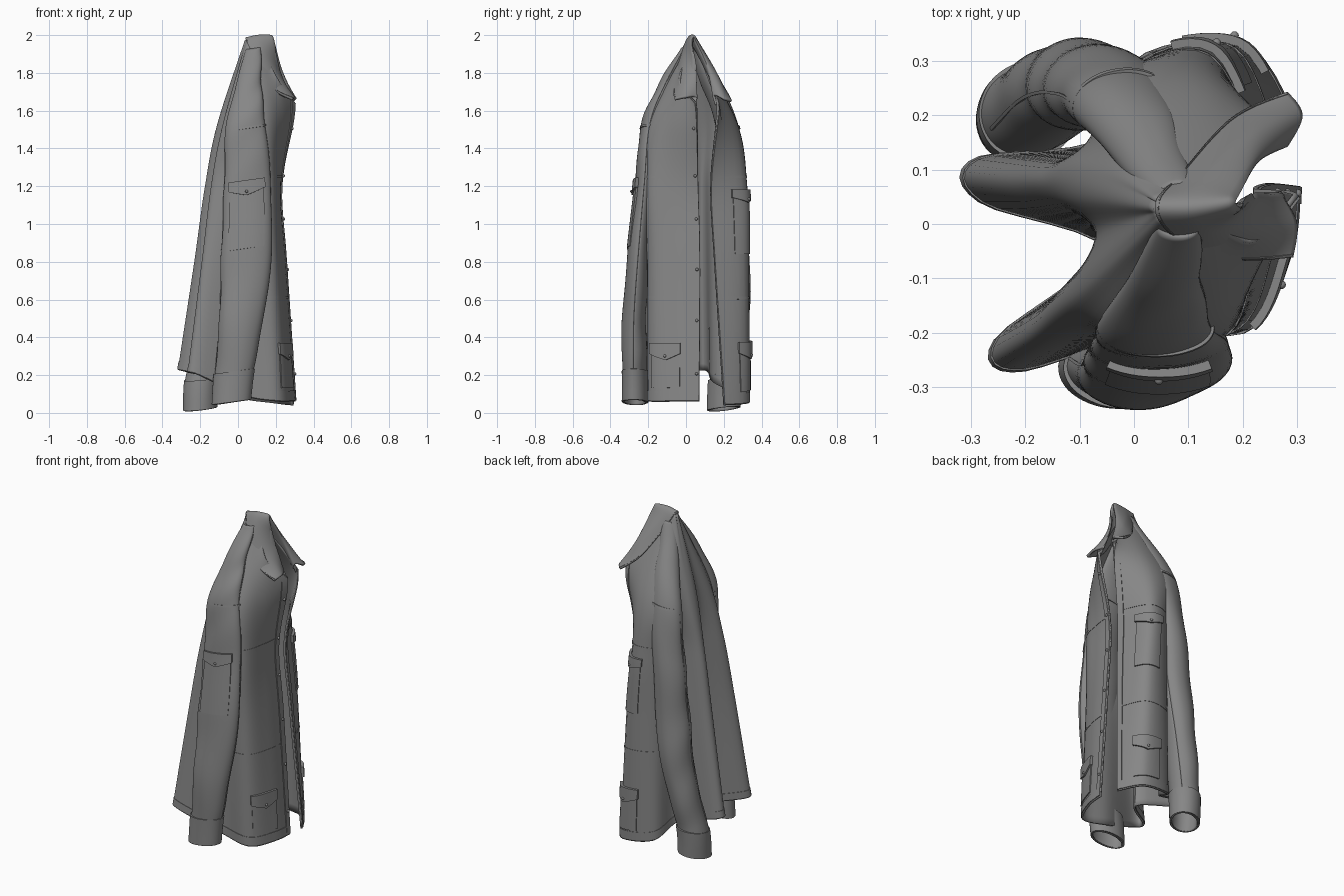
import bpy, math
from mathutils import Vector

if "Cube" in bpy.data.objects:
    bpy.data.objects.remove(bpy.data.objects["Cube"])

cloth_mat = bpy.data.materials.new("dark_grey_cloth")
cloth_mat.diffuse_color = (.24, .24, .24, 1)
cloth_mat.use_nodes = True
cloth_mat.node_tree.nodes["Principled BSDF"].inputs["Base Color"].default_value = cloth_mat.diffuse_color


def spline(pts, t, closed=False):
    n = len(pts)
    if closed:
        i = math.floor(t)
        a, b, c, d = (pts[(i + k) % n] for k in (-1, 0, 1, 2))
    else:
        i = min(max(math.floor(t), 0), n - 2)
        a, b, c, d = (pts[min(max(i + k, 0), n - 1)] for k in (-1, 0, 1, 2))
    f = t - i
    return b + 0.5 * f * (c - a + f * (2 * a - 5 * b + 4 * c - d + f * (3 * (b - c) + d - a)))


class Cloth:
    """Smooth surface through rows of control points; rows run upward."""
    def __init__(self, rows, closed=False, heights=None):
        self.rows = [[Vector(p) for p in r] for r in rows]
        self.closed, self.heights = closed, heights
        self.nu = len(rows[0]) - (0 if closed else 1)
        self.nv = len(rows) - 1

    def at(self, u, v):
        return spline([spline(r, u, self.closed) for r in self.rows], v)

    def point(self, u, v, h=0.0):
        p = self.at(u, v)
        if h:
            e = 0.03
            du = self.at(u + e, v) - self.at(u - e, v)
            dv = self.at(u, min(v + e, self.nv)) - self.at(u, max(v - e, 0))
            p = p + dv.cross(du).normalized() * h
        return p

    def v(self, z):
        hs = self.heights
        for i in range(len(hs) - 1):
            if z <= hs[i + 1]:
                return i + max(0, (z - hs[i]) / (hs[i + 1] - hs[i]))
        return self.nv


def mesh(name, pts, nu, thick=0.0):
    nv = len(pts) // nu
    faces = [(j * nu + i, (j + 1) * nu + i, (j + 1) * nu + i + 1, j * nu + i + 1)
             for j in range(nv - 1) for i in range(nu - 1)]
    me = bpy.data.meshes.new(name)
    me.from_pydata([tuple(p) for p in pts], [], faces)
    me.materials.append(cloth_mat)
    ob = bpy.data.objects.new(name, me)
    bpy.context.collection.objects.link(ob)
    bpy.context.view_layer.objects.active = ob
    ob.select_set(True)
    bpy.ops.object.shade_smooth_by_angle(angle=math.radians(40))
    ob.select_set(False)
    if thick:
        m = ob.modifiers.new("thickness", 'SOLIDIFY')
        m.thickness, m.offset = thick, 0
    return ob


def sheet(name, c, ku=6, kv=10, thick=0.01, wrinkle=0.0):
    nu, nv = c.nu * ku, c.nv * kv
    pts = []
    for j in range(nv + 1):
        for i in range(nu + 1):
            u, v = i / ku, j / kv
            h = wrinkle * math.sin(5 * v + 2 * math.sin(u * 2 * math.pi / c.nu + v)) if wrinkle else 0
            pts.append(c.point(u, v, h))
    return mesh(name, pts, nu + 1, thick)


def patch(name, c, u0, u1, z0, z1, h=0.012, tip=0.0, n=12):
    """Raised panel following the cloth, with walls round its rim."""
    v1 = c.v(z1)
    us = [0] + [i / n for i in range(n + 1)] + [1]
    pts = []
    for j, t in enumerate(us):
        for i, s in enumerate(us):
            v0 = c.v(z0 - tip * (1 - abs(2 * s - 1)))
            rim = i in (0, n + 2) or j in (0, n + 2)
            pts.append(c.point(u0 + (u1 - u0) * s, v0 + (v1 - v0) * t, -0.004 if rim else h))
    return mesh(name, pts, n + 3)


def pocket(name, c, u0, u1, z0, z1):
    e = (u1 - u0) * 0.04
    patch(name, c, u0, u1, z0, z1 - 0.03, 0.011)
    patch(name + "_flap", c, u0 - e, u1 + e, z1 - 0.05, z1, 0.02, 0.03)
    button(name + "_button", c, (u0 + u1) / 2, z1 - 0.06, 0.02)


def button(name, c, u, z, h):
    bpy.ops.mesh.primitive_uv_sphere_add(segments=12, ring_count=6, radius=0.008,
                                         location=c.point(u, c.v(z), h))
    bpy.context.object.name = name
    bpy.context.object.data.materials.append(cloth_mat)
    bpy.ops.object.shade_smooth()


# Body: draped open sheet from one front edge, round the back folds, to the other
hem_xy = [(.30, .07), (.285, -.05), (.21, -.19), (.03, -.19), (-.21, -.265), (-.25, -.215), (-.05, -.045),
          (-.28, .045), (-.29, .115), (-.06, .15), (.01, .30), (.2, .325), (.29, .2)]
hip_xy = [(.25, .075), (.235, -.06), (.18, -.19), (.02, -.2), (-.15, -.22), (-.18, -.175), (-.05, -.03),
          (-.205, .045), (-.21, .105), (-.06, .15), (.01, .29), (.17, .32), (.245, .15)]
chest_xy = [(.225, .065), (.215, -.06), (.17, -.2), (.01, -.205), (-.11, -.18), (-.135, -.135), (-.055, -.02),
            (-.155, .05), (-.16, .1), (-.06, .15), (0, .28), (.14, .31), (.225, .13)]
shoulder_xy = [(.285, .06), (.23, -.07), (.15, -.18), (.01, -.2), (-.06, -.13), (-.075, -.09), (-.06, -.01),
               (-.1, .05), (-.1, .1), (-.07, .15), (-.02, .25), (.13, .26), (.28, .16)]
neck = [(.30, .055, 1.64), (.22, -.03, 1.75), (.15, .0, 1.88), (.10, .01, 1.96), (.06, .01, 1.97),
        (.05, .02, 1.97), (.045, .025, 1.97), (.04, .03, 1.97), (.045, .04, 1.97), (.05, .045, 1.97),
        (.1, .055, 1.95), (.17, .09, 1.85), (.29, .17, 1.64)]
hem_z = [.06, .06, .06, .09, .2, .21, .18, .22, .22, .16, .08, .05, .04]
rows = [[(x, y, z) for (x, y), z in zip(hem_xy, hem_z)]]
for z, sec in ((.8, hip_xy), (1.2, chest_xy), (1.53, shoulder_xy)):
    rows.append([(x, y, z) for x, y in sec])
body = Cloth(rows + [neck], heights=[.06, .8, 1.2, 1.53, 1.75])
sheet("jacket_body", body)

# Hem band, plackets, seams
patch("hem_band", body, 0.02, 11.98, .07, .15, .008, n=70)
patch("placket_right", body, 0.01, .35, .07, 1.74, .01, n=24)
patch("placket_left", body, 11.75, 11.99, .07, 1.74, .01, n=24)
for z in (.6, 1.24):
    patch("waist_seam_right", body, .35, 3, z, z + .012, .007, n=20)
    patch("waist_seam_left", body, 10, 11.75, z, z + .012, .007, n=20)
for k in range(6):
    button("front_button", body, .18, .25 + k * .25, .012)

# Body pockets
pocket("hip_pocket_right", body, .85, 1.85, .17, .40)
pocket("hip_pocket_left", body, 10.5, 11.35, .16, .41)
pocket("chest_pocket_left", body, 10.55, 11.4, .83, 1.18)


# Sleeves: tubes through elliptical sections (z, x, y, half width, half depth, turn)
def sleeve(side, secs):
    rings = []
    for z, x, y, a, b, turn in secs:
        r = math.radians(turn)
        ring = []
        for k in range(10):
            t = -2 * math.pi * k / 10
            p, q = a * math.cos(t), b * math.sin(t)
            ring.append((x + p * math.cos(r) - q * math.sin(r), y + p * math.sin(r) + q * math.cos(r),
                         z + .15 * p))
        rings.append(ring)
    tube = Cloth(rings, True, [s[0] for s in secs])
    sheet("sleeve_" + side, tube, 5, 10, .008, .003)
    z0 = secs[0][0]
    patch("cuff_" + side, tube, 0, 10, z0 + .005, z0 + .165, .01, n=50)
    patch("shoulder_seam_" + side, tube, 0, 10, 1.5, 1.512, .007, n=50)
    patch("sleeve_seam_" + side, tube, 5.3, 5.42, .25, 1.48, .007, n=16)
    return tube


right = sleeve("right", [(.055, -.035, -.27, .095, .06, -5), (.22, -.02, -.27, .1, .06, -5),
                         (.5, .02, -.275, .115, .06, 0), (.85, .045, -.25, .13, .055, 0),
                         (1.2, .05, -.22, .12, .045, 0), (1.52, .04, -.19, .1, .045, 0),
                         (1.74, .055, -.105, .065, .035, 0), (1.93, .085, -.005, .035, .02, 0)])
pocket("sleeve_pocket", right, 1.3, 3.8, .87, 1.23)
sleeve("left", [(.02, -.2, .2, .085, .075, 40), (.2, -.19, .21, .085, .08, 40),
                (.5, -.13, .25, .09, .08, 30), (.85, -.09, .255, .095, .075, 20),
                (1.2, -.06, .25, .09, .065, 15), (1.5, -.025, .225, .085, .055, 10),
                (1.74, .03, .13, .06, .045, 10), (1.93, .08, .05, .03, .02, 10)])

# Collar: folded leaf hung from the top, draping to both front corners
edge = [(.29, -.06, 1.66), (.18, -.06, 1.72), (.09, -.03, 1.88), (.04, .03, 1.98),
        (.09, .09, 1.88), (.18, .19, 1.73), (.28, .24, 1.65)]
mid = [(.295, 0, 1.67), (.2, -.01, 1.79), (.13, -.005, 1.93), (.11, .03, 1.995),
       (.13, .08, 1.93), (.215, .16, 1.79), (.305, .2, 1.66)]
fold = [(.27, .05, 1.67), (.215, .05, 1.82), (.19, .03, 1.95), (.18, .04, 1.99),
        (.19, .06, 1.95), (.225, .12, 1.82), (.28, .15, 1.68)]
stand = [(.29, .055, 1.63), (.22, .0, 1.74), (.15, .02, 1.88), (.1, .03, 1.95),
         (.15, .075, 1.88), (.22, .14, 1.74), (.285, .16, 1.63)]
collar = Cloth([edge, mid, fold, stand], heights=[0, 1, 2, 3])
sheet("collar", collar, 10, 8, .014)
patch("collar_stitching", collar, .05, 5.95, .1, .16, .009, n=40)
